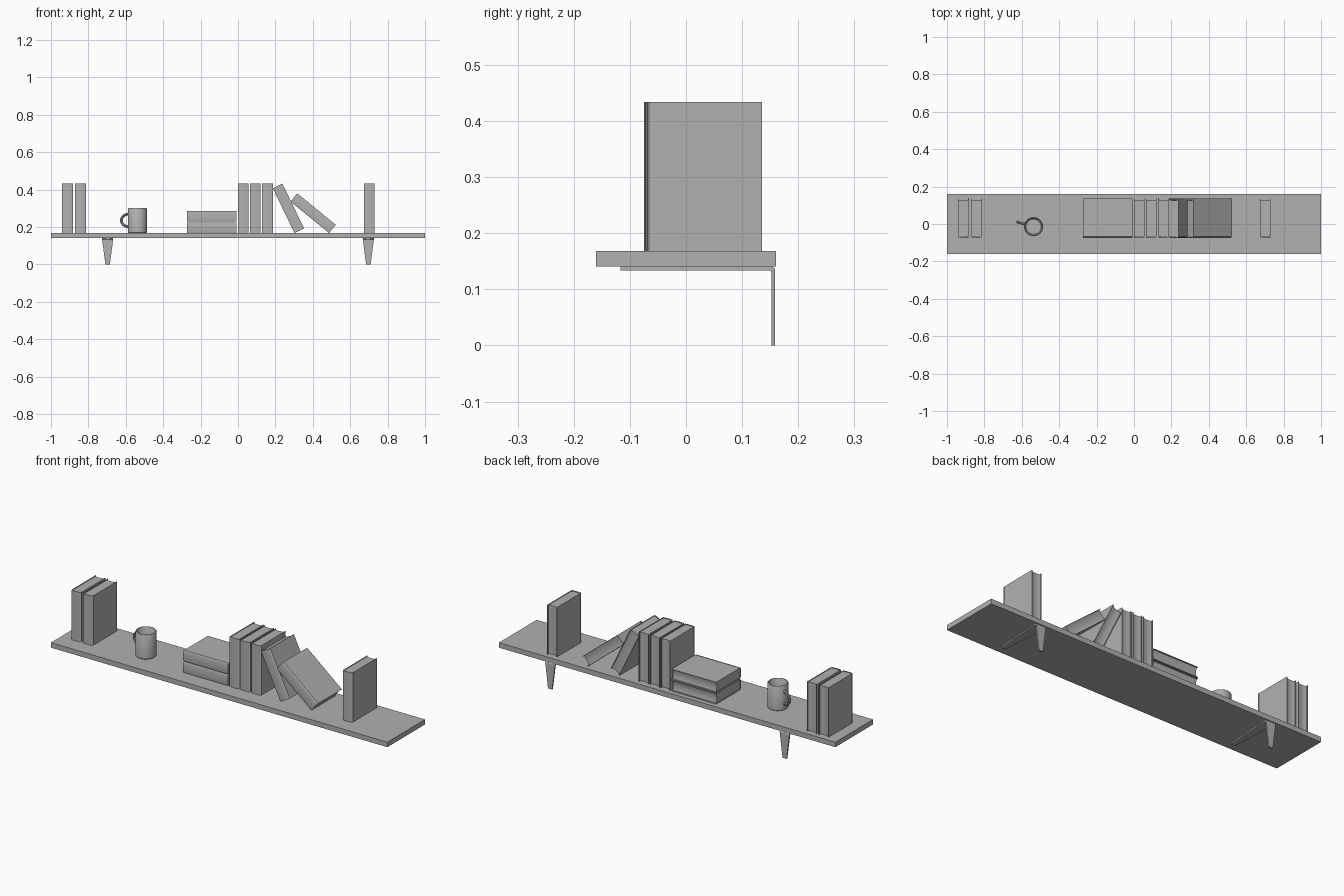
import bpy, bmesh
from math import radians, pi, sin, cos
from mathutils import Matrix

if "Cube" in bpy.data.objects:
    bpy.data.objects.remove(bpy.data.objects["Cube"])

TOP = 0.168                       # upper surface of the board
T, D, H = 0.057, 0.21, 0.266      # book thickness, depth, height

grey = bpy.data.materials.new("mid_grey")
grey.diffuse_color = (0.44, 0.44, 0.44, 1)
grey.use_nodes = True
grey.node_tree.nodes["Principled BSDF"].inputs["Base Color"].default_value = grey.diffuse_color


def make(name, bm, matrix=Matrix(), smooth=False):
    bmesh.ops.recalc_face_normals(bm, faces=bm.faces)
    me = bpy.data.meshes.new(name)
    bm.to_mesh(me)
    bm.free()
    me.materials.append(grey)
    ob = bpy.data.objects.new(name, me)
    bpy.context.collection.objects.link(ob)
    ob.matrix_world = matrix
    if smooth:
        bpy.ops.object.select_all(action='DESELECT')
        ob.select_set(True)
        bpy.context.view_layer.objects.active = ob
        bpy.ops.object.shade_smooth_by_angle(angle=radians(35))
    return ob


def prism(bm, pts, z0, z1):
    lo = [bm.verts.new((x, y, z0)) for x, y in pts]
    hi = [bm.verts.new((x, y, z1)) for x, y in pts]
    n = len(pts)
    bm.faces.new(lo[::-1])
    bm.faces.new(hi)
    for i in range(n):
        j = (i + 1) % n
        bm.faces.new((lo[i], lo[j], hi[j], hi[i]))


def mirrored(half):
    """Complete a right-hand outline with its mirror image."""
    return half + [(-x, y) for x, y in reversed(half) if abs(x) > 1e-6]


def book(name, matrix):
    h, c = T / 2, 0.003
    # wrapped cover with hinge grooves and slightly rounded spine
    outer = [(h, D / 2), (h, -0.0955), (h - 0.004, -0.099), (h, -0.102),
             (h * 0.8, -0.1035), (h * 0.45, -0.1045), (0, -D / 2)]
    inner = [(h - c, D / 2), (h - c, -0.0945), (h - c - 0.004, -0.098),
             (h * 0.7, -0.1005), (0, -0.102)]
    bm = bmesh.new()
    prism(bm, mirrored(outer) + mirrored(inner)[::-1], 0, H)
    make(name + "_cover", bm, matrix)
    # page block with slightly hollow fore-edge
    w = h - c
    half = [(0, -0.101), (w * 0.7, -0.0995), (w - 0.004, -0.0975), (w, -0.094), (w, 0.099),
            (w * 0.6, 0.097), (w * 0.3, 0.096), (0, 0.0957)]
    pages = half + [(-x, y) for x, y in reversed(half[1:-1])]
    bm = bmesh.new()
    prism(bm, pages, 0.003, H - 0.003)
    make(name + "_pages", bm, matrix)


# board
bm = bmesh.new()
prism(bm, [(-1, -0.16), (1, -0.16), (1, 0.16), (-1, 0.16)], 0.141, TOP)
make("shelf_board", bm)

# tapered bent-plate brackets: (y, z, half width)
outer = [(-0.117, 0.141, 0.012), (0.152, 0.141, 0.029), (0.157, 0.139, 0.029),
         (0.159, 0.135, 0.029), (0.159, 0, 0.012)]
inner = [(-0.117, 0.134, 0.012), (0.148, 0.134, 0.029), (0.151, 0.133, 0.029),
         (0.152, 0.130, 0.029), (0.152, 0, 0.012)]
for side, x in (("left", -0.697), ("right", 0.697)):
    bm = bmesh.new()
    rings = [[bm.verts.new((s * a[2], a[0], a[1])) for a, s in
              ((o, -1), (o, 1), (i, 1), (i, -1))] for o, i in zip(outer, inner)]
    for a, b in zip(rings, rings[1:]):
        for k in range(4):
            m = (k + 1) % 4
            bm.faces.new((a[k], a[m], b[m], b[k]))
    bm.faces.new(rings[0])
    bm.faces.new(rings[-1])
    make(side + "_bracket", bm, Matrix.Translation((x, 0, 0)))

# upright books
for n, x in enumerate((-0.912, -0.842, 0.028, 0.092, 0.158, 0.702)):
    book(f"upright_book_{n + 1}", Matrix.Translation((x, 0.03, TOP)))

# stacked books lying flat
for n in range(2):
    book(f"stacked_book_{n + 1}",
         Matrix.Translation((-0.274, 0.03, TOP + T / 2 + n * 0.0610))
         @ Matrix.Rotation(radians(90), 4, 'Y'))

# leaning books, each pivoting on its lower left edge
for n, (x, angle) in enumerate(((0.302, 25.8), (0.487, 50.8))):
    book(f"leaning_book_{n + 1}",
         Matrix.Translation((x, 0.03, TOP)) @ Matrix.Rotation(radians(-angle), 4, 'Y')
         @ Matrix.Translation((T / 2, 0, 0)))

# mug body, lathed
mug = Matrix.Translation((-0.537, -0.014, TOP)) @ Matrix.Rotation(radians(164), 4, 'Z')
profile = [(0, 0), (0.047, 0), (0.051, 0.004), (0.051, 0.130), (0.049, 0.133),
           (0.046, 0.133), (0.044, 0.130), (0.044, 0.012), (0.040, 0.008), (0, 0.008)]
bm = bmesh.new()
vs = [bm.verts.new((r, 0, z)) for r, z in profile]
es = [bm.edges.new(p) for p in zip(vs, vs[1:])]
bmesh.ops.spin(bm, geom=vs + es, cent=(0, 0, 0), axis=(0, 0, 1), angle=2 * pi, steps=32)
bmesh.ops.remove_doubles(bm, verts=bm.verts, dist=1e-5)
make("mug_body", bm, mug, smooth=True)

# mug handle, a bent round bar
bm = bmesh.new()
rings = []
for i in range(17):
    a = -pi / 2 + pi * i / 16
    c, s = cos(a), sin(a)
    rings.append([bm.verts.new((0.047 + (0.043 + 0.0075 * cos(b)) * c, 0.0075 * sin(b),
                                0.068 + (0.034 + 0.0075 * cos(b)) * s))
                  for b in (2 * pi * k / 10 for k in range(10))])
for a, b in zip(rings, rings[1:]):
    for k in range(10):
        m = (k + 1) % 10
        bm.faces.new((a[k], a[m], b[m], b[k]))
bm.faces.new(rings[0])
bm.faces.new(rings[-1])
make("mug_handle", bm, mug, smooth=True)
